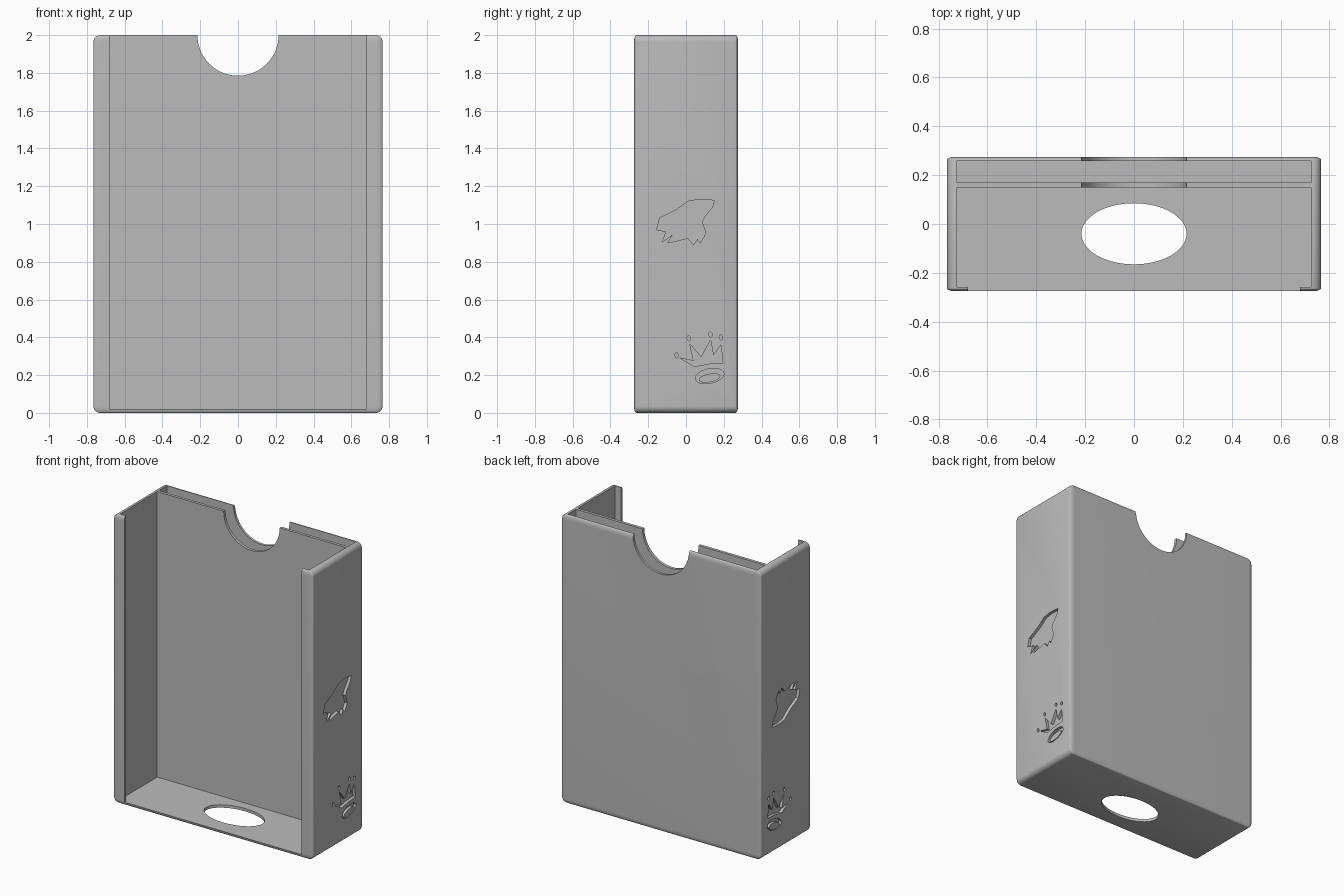
import bpy, bmesh, math
from mathutils import Vector

start = bpy.data.objects.get("Cube")
if start:
    bpy.data.objects.remove(start, do_unlink=True)

HALF_X, HALF_Y, HEIGHT = 0.765, 0.275, 2.0
DEPTH = 0.02  # recess depth

grey = bpy.data.materials.new("grey plastic")
grey.use_nodes = True
grey.diffuse_color = (0.5, 0.5, 0.5, 1)
grey.node_tree.nodes["Principled BSDF"].inputs["Base Color"].default_value = (0.5, 0.5, 0.5, 1)


def finish(name, bm):
    bmesh.ops.recalc_face_normals(bm, faces=bm.faces)
    mesh = bpy.data.meshes.new(name)
    bm.to_mesh(mesh)
    bm.free()
    mesh.materials.append(grey)
    obj = bpy.data.objects.new(name, mesh)
    bpy.context.collection.objects.link(obj)
    return obj


def box(name, low, high, bevel=0, squash=1):
    """Box between two corners; squash flattens the bevel along y."""
    bm = bmesh.new()
    bmesh.ops.create_cube(bm, size=1)
    for v in bm.verts:
        v.co = Vector([(a + b) / 2 + c * (b - a) for a, b, c in zip(low, high, v.co)])
        v.co.y /= squash
    if bevel:
        bmesh.ops.bevel(bm, geom=bm.edges[:], offset=bevel, segments=8,
                        profile=0.5, affect='EDGES')
    for v in bm.verts:
        v.co.y *= squash
    return finish(name, bm)


def prism(name, outline, sweep):
    """Extrude a closed loop of 3D points along a vector."""
    bm = bmesh.new()
    face = bm.faces.new([bm.verts.new(p) for p in outline])
    extruded = bmesh.ops.extrude_face_region(bm, geom=[face])
    moved = [g for g in extruded["geom"] if isinstance(g, bmesh.types.BMVert)]
    bmesh.ops.translate(bm, verts=moved, vec=sweep)
    return finish(name, bm)


def ellipse(cx, cy, rx, ry, tilt=0, count=64):
    points = []
    for i in range(count):
        a = math.tau * i / count
        u, v = rx * math.cos(a), ry * math.sin(a)
        points.append((cx + u * math.cos(tilt) - v * math.sin(tilt),
                       cy + u * math.sin(tilt) + v * math.cos(tilt)))
    return points


def boolean(target, tool, operation='DIFFERENCE'):
    mod = target.modifiers.new("cut", 'BOOLEAN')
    mod.operation, mod.object, mod.solver = operation, tool, 'EXACT'
    bpy.context.view_layer.objects.active = target
    bpy.ops.object.modifier_apply(modifier=mod.name)
    bpy.data.objects.remove(tool, do_unlink=True)


# Rounded shell
case = box("card_case", (-HALF_X, -HALF_Y, 0), (HALF_X, HALF_Y, HEIGHT), 0.035, 0.35)

# Main bay, narrow rear slot and front opening
boolean(case, box("bay", (-0.725, -0.257, 0.02), (0.725, 0.15, 2.2)))
boolean(case, box("slot", (-0.725, 0.17, 0.02), (0.725, 0.258, 2.2)))
boolean(case, box("opening", (-0.68, -0.4, 0.02), (0.68, -0.2, 2.2)))

# Thumb notch through both rear walls, and push hole in the floor
boolean(case, prism("notch", [(x, 0.05, z) for x, z in ellipse(0, HEIGHT, 0.215, 0.215)],
                    (0, 0.4, 0)))
boolean(case, prism("push_hole", [(x, y, -0.1) for x, y in ellipse(0, -0.04, 0.215, 0.125)],
                    (0, 0, 0.2)))

# Shallow side recesses as (y, z) outlines
wing = [(-.155, .97), (-.14, 1.03), (-.05, 1.075), (.01, 1.12), (.07, 1.13), (.15, 1.125),
        (.14, 1.09), (.10, 1.04), (.085, 1.01), (.105, .95), (.075, .90), (.06, .92),
        (.04, .89), (.01, .925), (-.095, .90), (-.07, .945), (-.125, .905), (-.105, .96)]
crown = [(.045, .245), (-.03, .29), (.04, .275), (.02, .365), (.08, .295), (.13, .385),
         (.145, .305), (.185, .36), (.195, .265), (.12, .26)]
beads = [(-.05, .305), (.015, .395), (.13, .415), (.185, .4)]

for side in (1, -1):
    def recess(outline, extra=0.05):
        x = side * (HALF_X - DEPTH)
        return prism("recess", [(x, y, z) for y, z in outline], (side * extra, 0, 0))

    # The wing is turned upside down on the second side
    boolean(case, recess([(y, 1 + side * (z - 1)) for y, z in wing]))
    boolean(case, recess(crown))
    for y, z in beads:
        boolean(case, recess(ellipse(y, z, 0.009, 0.014, 0.2, 16)))
    band = recess(ellipse(0.125, 0.195, 0.077, 0.038, 0.2, 40))
    core = recess(ellipse(0.125, 0.185, 0.058, 0.022, 0.2, 40), 0.06)
    core.location.x = -side * 0.005
    bpy.context.view_layer.update()
    boolean(band, core)
    boolean(case, band)

# Smooth rounded edges, crisp cuts
bpy.ops.object.select_all(action='DESELECT')
case.select_set(True)
bpy.context.view_layer.objects.active = case
bpy.ops.object.shade_smooth_by_angle(angle=math.radians(30))
